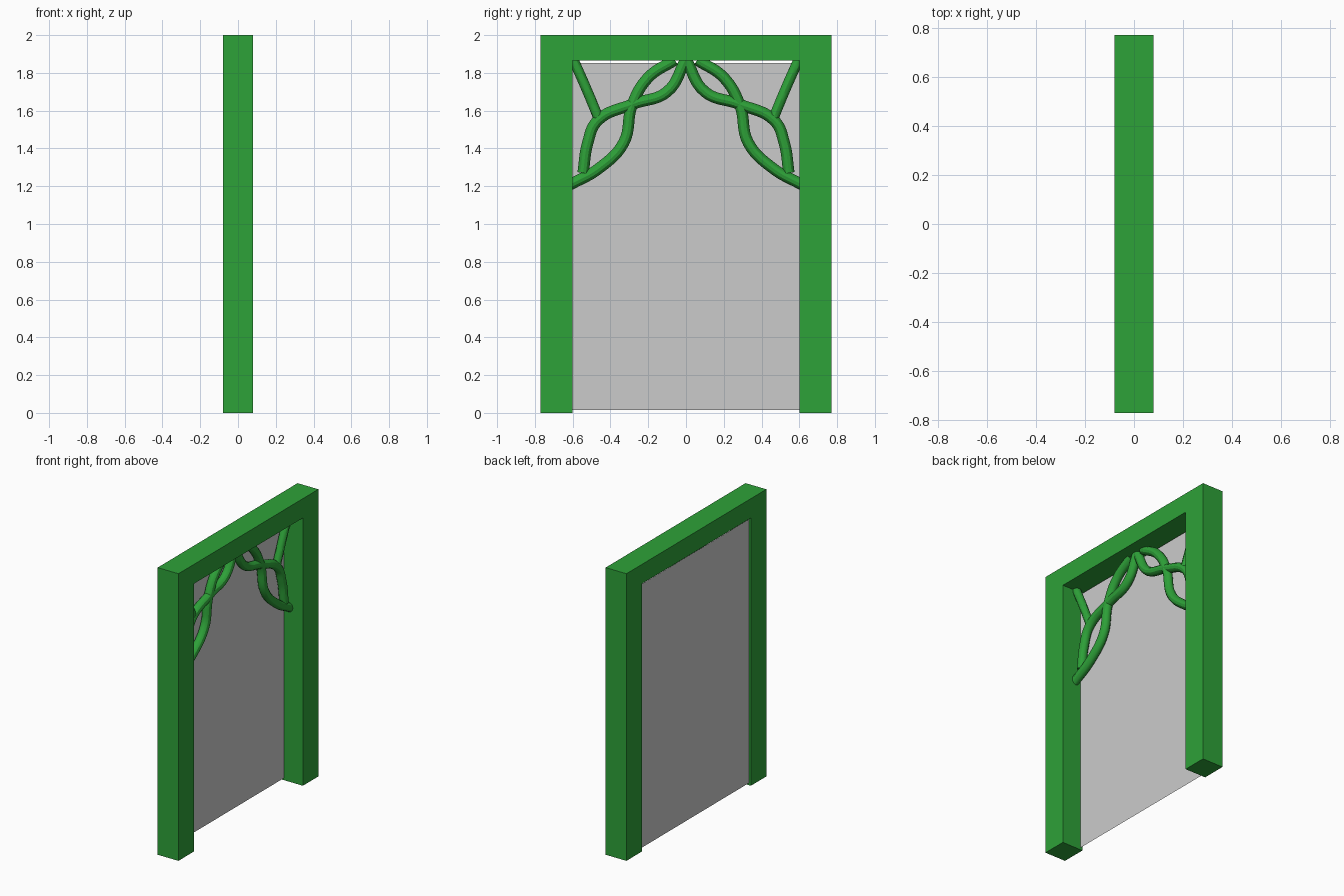
import bpy, bmesh

if "Cube" in bpy.data.objects:
    bpy.data.objects.remove(bpy.data.objects["Cube"])

green = bpy.data.materials.new("green")
green.diffuse_color = (0.027, 0.36, 0.04, 1)
green.use_nodes = True
green.node_tree.nodes["Principled BSDF"].inputs["Base Color"].default_value = green.diffuse_color


def mesh_object(name, bm, mat=None):
    me = bpy.data.meshes.new(name)
    bm.to_mesh(me)
    bm.free()
    ob = bpy.data.objects.new(name, me)
    bpy.context.collection.objects.link(ob)
    if mat:
        me.materials.append(mat)
    return ob


# Door frame: two posts and a lintel as one extruded profile
outline = [(-0.77, 0), (-0.60, 0), (-0.60, 1.865), (0.60, 1.865),
           (0.60, 0), (0.77, 0), (0.77, 2), (-0.77, 2)]
bm = bmesh.new()
face = bm.faces.new([bm.verts.new((-0.08, y, z)) for y, z in outline])
ext = bmesh.ops.extrude_face_region(bm, geom=[face])
bmesh.ops.translate(bm, vec=(0.16, 0, 0),
                    verts=[v for v in ext["geom"] if isinstance(v, bmesh.types.BMVert)])
bmesh.ops.recalc_face_normals(bm, faces=bm.faces)
mesh_object("door_frame", bm, green)

# Thin panel near the back of the opening
bm = bmesh.new()
bm.faces.new([bm.verts.new((-0.065, y, z)) for y, z in
              ((-0.6, 0.015), (0.6, 0.015), (0.6, 1.852), (-0.6, 1.852))])
mesh_object("panel", bm)


def branch(name, pts, side, radius=0.03):
    """Round tube through (y, z) points, mirrored by side."""
    cu = bpy.data.curves.new(name, "CURVE")
    cu.dimensions = "3D"
    cu.bevel_depth = radius
    cu.bevel_resolution = 4
    cu.resolution_u = 8
    cu.use_fill_caps = True
    sp = cu.splines.new("BEZIER")
    sp.bezier_points.add(len(pts) - 1)
    for bp, (y, z) in zip(sp.bezier_points, pts):
        bp.co = (-0.027, side * y, z)
        bp.handle_left_type = bp.handle_right_type = "AUTO"
    cu.materials.append(green)
    ob = bpy.data.objects.new(name, cu)
    bpy.context.collection.objects.link(ob)
    bpy.ops.object.select_all(action="DESELECT")
    ob.select_set(True)
    bpy.context.view_layer.objects.active = ob
    bpy.ops.object.convert(target="MESH")
    bpy.ops.object.shade_smooth_by_angle()


# Interlaced branches in both upper corners
long_branch = [(0.62, 1.205), (0.46, 1.295), (0.33, 1.43), (0.285, 1.63),
               (0.20, 1.775), (0.06, 1.868)]
inner_branch = [(0.0, 1.872), (0.10, 1.70), (0.28, 1.635), (0.47, 1.545),
                (0.52, 1.43), (0.545, 1.27)]
corner_twig = [(0.597, 1.872), (0.525, 1.71), (0.465, 1.565)]
for side, label in ((-1, "left"), (1, "right")):
    branch(f"long_branch_{label}", long_branch, side)
    branch(f"inner_branch_{label}", inner_branch, side)
    branch(f"corner_twig_{label}", corner_twig, side, 0.027)
